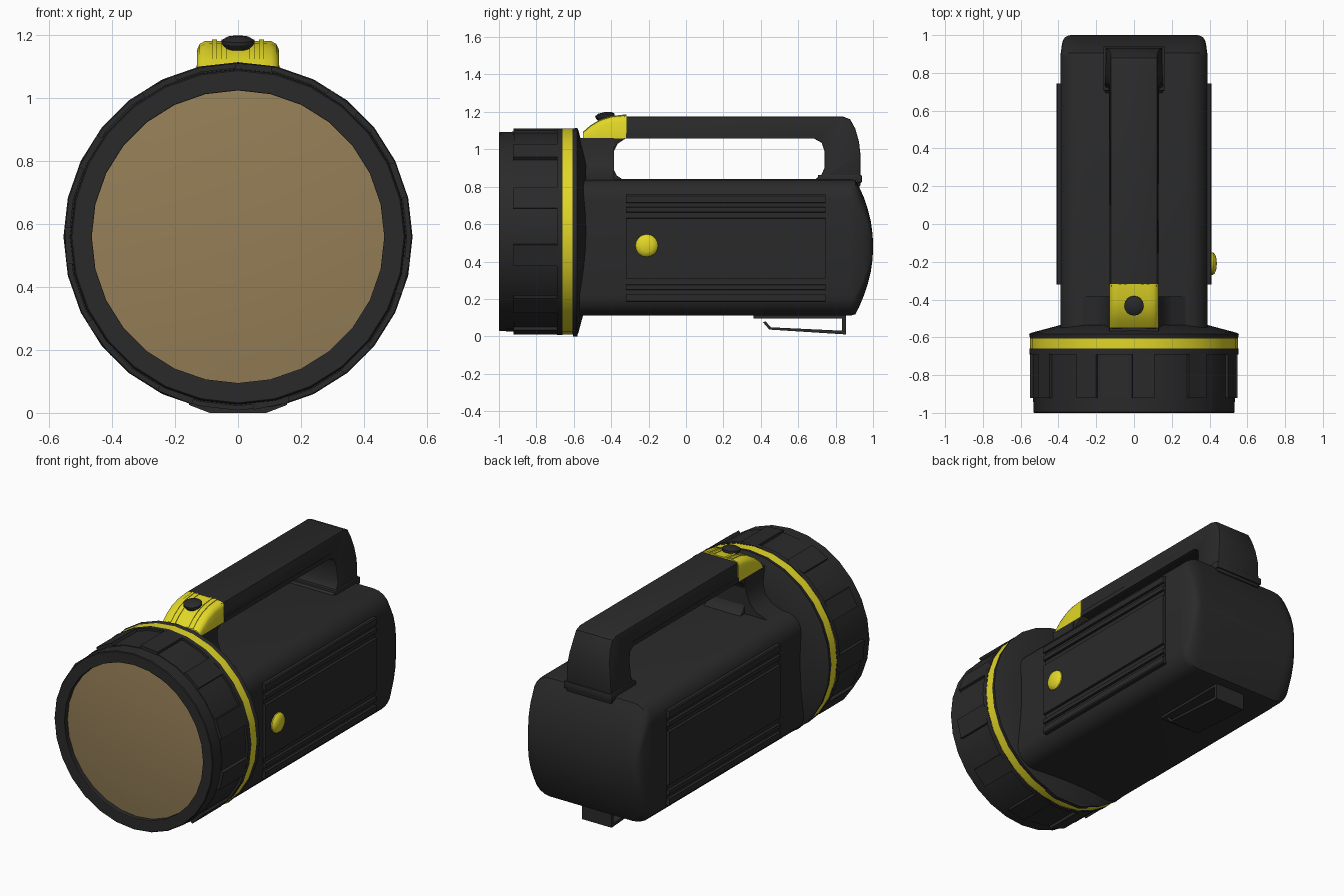
import bpy, bmesh, math
from mathutils import Matrix, Vector

if "Cube" in bpy.data.objects:
    bpy.data.objects.remove(bpy.data.objects["Cube"])

HEAD_Z = 0.56
SEG = 28


def material(name, rgb):
    m = bpy.data.materials.new(name)
    m.diffuse_color = (*rgb, 1)
    m.use_nodes = True
    m.node_tree.nodes["Principled BSDF"].inputs["Base Color"].default_value = m.diffuse_color
    return m


BLACK = material("black_plastic", (0.023, 0.023, 0.023))
YELLOW = material("yellow_plastic", (0.76, 0.68, 0.02))
LENS = material("tan_lens", (0.30, 0.21, 0.095))


def finish(bm, name, mat, bevel=0.0, segments=2, limit=35, smooth=30):
    bmesh.ops.remove_doubles(bm, verts=bm.verts, dist=1e-5)
    bmesh.ops.recalc_face_normals(bm, faces=bm.faces)
    me = bpy.data.meshes.new(name)
    bm.to_mesh(me)
    bm.free()
    ob = bpy.data.objects.new(name, me)
    bpy.context.collection.objects.link(ob)
    me.materials.append(mat)
    bpy.context.view_layer.objects.active = ob
    ob.select_set(True)
    if bevel:
        b = ob.modifiers.new("bevel", "BEVEL")
        b.width, b.segments = bevel, segments
        b.limit_method, b.angle_limit = "ANGLE", math.radians(limit)
        bpy.ops.object.modifier_apply(modifier=b.name)
    bpy.ops.object.shade_smooth_by_angle(angle=math.radians(smooth))
    ob.select_set(False)
    return ob


def extrude(name, mat, pts, a, b, axis="x", **kw):
    """Extrude a (y,z) outline along x, or an (x,z) outline along y."""
    bm = bmesh.new()
    place = (lambda p: (a, p[0], p[1])) if axis == "x" else (lambda p: (p[0], a, p[1]))
    face = bm.faces.new([bm.verts.new(place(p)) for p in pts])
    out = bmesh.ops.extrude_face_region(bm, geom=[face])
    shift = Vector((b - a, 0, 0)) if axis == "x" else Vector((0, b - a, 0))
    bmesh.ops.translate(bm, vec=shift, verts=[v for v in out["geom"] if isinstance(v, bmesh.types.BMVert)])
    return finish(bm, name, mat, **kw)


def box(name, mat, x, y, z, **kw):
    return extrude(name, mat, [(y[0], z[0]), (y[1], z[0]), (y[1], z[1]), (y[0], z[1])], *x, **kw)


def loft(name, mat, rings, caps=True, **kw):
    """Skin a list of closed rings of 3D points."""
    bm = bmesh.new()
    rings = [[bm.verts.new(p) for p in ring] for ring in rings]
    n = len(rings[0])
    for p, q in zip(rings, rings[1:]):
        for i in range(n):
            bm.faces.new((p[i], p[(i + 1) % n], q[(i + 1) % n], q[i]))
    if caps:
        bm.faces.new(rings[0])
        bm.faces.new(rings[-1])
    return bm if name is None else finish(bm, name, mat, **kw)


def lathe(name, mat, profile, seg=SEG, matrix=None):
    """Spin (radius, y) points about the y axis at the head centre."""
    bm = loft(None, mat, [[(r * math.cos(i * math.tau / seg), y, r * math.sin(i * math.tau / seg))
                           for i in range(seg)] for r, y in profile], caps=False)
    bm.transform(matrix or Matrix.Translation((0, 0, HEAD_Z)))
    return finish(bm, name, mat)


def rounded_rect(y, hw, z0, z1, r):
    pts = []
    for cx, cz, start in ((hw - r, z1 - r, 0), (r - hw, z1 - r, 90), (r - hw, z0 + r, 180), (hw - r, z0 + r, 270)):
        for k in range(6):
            a = math.radians(start + 18 * k)
            pts.append((cx + r * math.cos(a), y, cz + r * math.sin(a)))
    return pts


# Round lamp head, colour band and lens
lathe("head_drum", BLACK, [(0.465, -0.965), (0.465, -0.998), (0.468, -1.0), (0.528, -1.0), (0.532, -0.996),
                           (0.534, -0.92), (0.538, -0.92), (0.538, -0.69), (0.552, -0.69), (0.552, -0.66)])
lathe("head_band", YELLOW, [(0.55, -0.66), (0.55, -0.607)])
lathe("head_rear_flange", BLACK, [(0.55, -0.607), (0.555, -0.582), (0.54, -0.575), (0.39, -0.535), (0, -0.535)])
lathe("lens", LENS, [(0.466, -0.968), (0.4, -0.975), (0.3, -0.984), (0.15, -0.991), (0, -0.994)])

# Grip ribs around the head
for k in range(11):
    angle = math.radians(3 + 16.36 + k * 360 / 11)
    rib = box("head_rib", BLACK, (0.51, 0.549), (-0.922, -0.685), (-0.058, 0.058))
    rib.matrix_world = Matrix.Translation((0, 0, HEAD_Z)) @ Matrix.Rotation(-angle, 4, "Y")

# Flat resting foot under the head
extrude("head_foot", BLACK, [(-0.155, 0.05), (-0.155, 0.025), (-0.09, 0), (0.09, 0), (0.155, 0.025), (0.155, 0.05)],
        -0.605, -0.58, "y")

# Main body: rounded box lofted into a bulged back
sections = [(-0.57, 0.39, 0.11, 0.84, 0.11), (0.88, 0.39, 0.11, 0.84, 0.11), (0.905, 0.388, 0.118, 0.835, 0.11),
            (0.925, 0.385, 0.155, 0.80, 0.11), (0.95, 0.382, 0.215, 0.745, 0.10), (0.972, 0.376, 0.28, 0.68, 0.09),
            (0.988, 0.366, 0.345, 0.615, 0.07), (0.997, 0.35, 0.41, 0.55, 0.05), (1.0, 0.335, 0.46, 0.50, 0.018)]
loft("body", BLACK, [rounded_rect(*s) for s in sections], smooth=40)

# Ribbed side panels
half = [(0.41, 0.63), (0.396, 0.632), (0.396, 0.663), (0.41, 0.665), (0.41, 0.69), (0.396, 0.692),
        (0.396, 0.713), (0.41, 0.715), (0.41, 0.75), (0.405, 0.757), (0.365, 0.757)]
panel = half + [(x, 0.94 - z) for x, z in reversed(half)]
for side, label in ((1, "right"), (-1, "left")):
    extrude(label + "_panel", BLACK, [(side * x, z) for x, z in panel], -0.32, 0.745, "y")

# Round button on the right panel
lathe("side_button", YELLOW, [(0.06, 0), (0.06, 0.012), (0.052, 0.022), (0.035, 0.03), (0.0, 0.034)], 20,
      Matrix.Translation((0.405, -0.21, 0.485)) @ Matrix.Rotation(-math.pi / 2, 4, "Z"))

# Carrying handle, one looped outline whose rear post widens downwards
handle = [(-0.57, 0.8), (-0.57, 1.05), (-0.5, 1.09), (-0.4, 1.13), (-0.33, 1.175), (0.84, 1.175), (0.878, 1.16),
          (0.905, 1.11), (0.925, 1.04), (0.933, 0.97), (0.932, 0.8), (0.69, 0.8), (0.69, 0.84), (0.725, 0.865),
          (0.74, 0.9), (0.74, 0.99), (0.725, 1.035), (0.68, 1.06), (-0.32, 1.06), (-0.365, 1.03),
          (-0.39, 0.98), (-0.39, 0.9), (-0.37, 0.86), (-0.34, 0.84), (-0.34, 0.8)]
ob = extrude("handle", BLACK, handle, -0.124, 0.124, bevel=0.008, limit=50)
for v in ob.data.vertices:
    if v.co.y > 0.65 and v.co.z < 1.12:
        v.co.x *= 1 + 0.24 * min(1, (1.12 - v.co.z) / 0.2)
box("handle_rear_flange", BLACK, (-0.162, 0.162), (0.705, 0.94), (0.82, 0.863), bevel=0.006)
for s in (-1, 1):
    box("handle_side_rail", BLACK, sorted((s * 0.115, s * 0.132)), (-0.32, 0.7), (1.058, 1.085))

# Flared neck joining the handle to the body and head
neck = [(0.30, 0.82), (0.27, 0.842), (0.2, 0.868), (0.158, 0.91), (0.134, 0.97), (0.13, 1.06)]
extrude("handle_neck", BLACK, neck + [(-x, z) for x, z in reversed(neck)], -0.575, -0.385, "y")

# Yellow switch housing with ridges and thumb switch, rounded across its width
top = [(-0.55, 1.09), (-0.51, 1.125), (-0.46, 1.155), (-0.4, 1.174), (-0.318, 1.183)]
across = [(-0.13, 0.028), (-0.122, 0.01), (-0.105, 0.001), (-0.08, 0), (0.08, 0), (0.105, 0.001), (0.122, 0.01), (0.13, 0.028)]
loft("switch_housing", YELLOW, [[(0.13, y, 1.058), (-0.13, y, 1.058)] + [(x, y, z - d) for x, d in across]
                                for y, z in top], smooth=40)
ridge = [(y, z + 0.004) for y, z in top]
for x in (-0.075, -0.045, 0.045, 0.075):
    extrude("switch_ridge", YELLOW, ridge + [(y, z - 0.02) for y, z in reversed(top)], x - 0.008, x + 0.008)
lathe("thumb_switch", BLACK, [(0.04, 0), (0.052, 0.018), (0.052, 0.028), (0.035, 0.038), (0, 0.042)], 16,
      Matrix.Translation((0, -0.43, 1.157)) @ Matrix.Rotation(math.radians(90 + 8), 4, "X"))

# Folding stand clip under the body
clip = [(0.36, 0.115), (0.36, 0.095), (0.835, 0.095), (0.835, 0.03), (0.455, 0.048), (0.425, 0.08),
        (0.412, 0.075), (0.445, 0.036), (0.855, 0.01), (0.855, 0.115)]
extrude("stand_clip", BLACK, clip, -0.1, 0.1)
